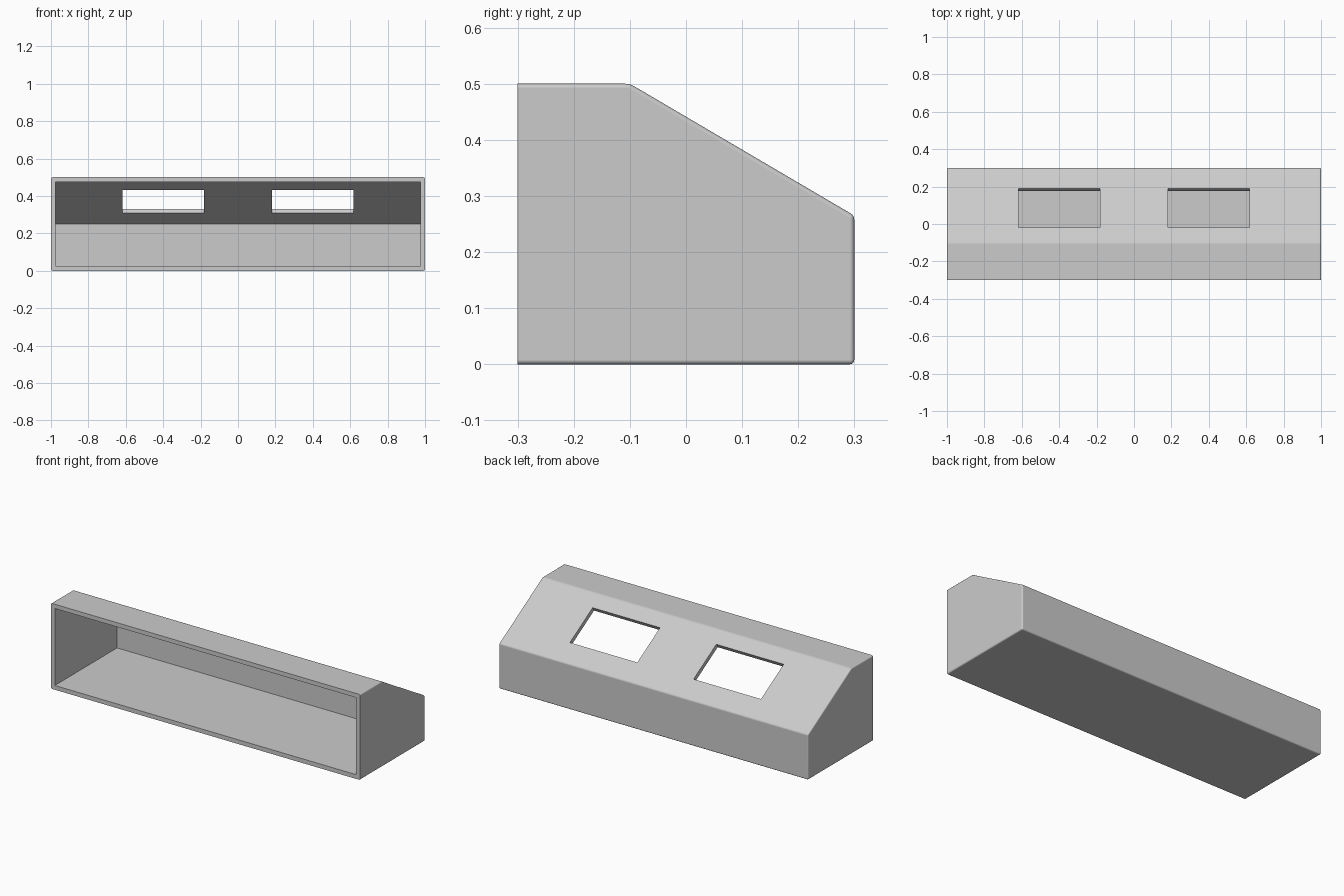
import bpy
import bmesh
import math
from mathutils import Matrix, Vector

cube = bpy.data.objects.get("Cube")
if cube:
    bpy.data.objects.remove(cube, do_unlink=True)

WALL = 0.025
FRONT, BACK = -0.3, 0.3
RIDGE = Vector((0, -0.1, 0.5))   # where the flat top meets the slope
EAVE = Vector((0, BACK, 0.265))  # where the slope meets the back
slope = (EAVE - RIDGE).normalized()
normal = Vector((0, -slope.z, slope.y))

grey = bpy.data.materials.new("light grey")
grey.use_nodes = True
colour = (0.6, 0.6, 0.6, 1)
grey.diffuse_color = colour
grey.node_tree.nodes["Principled BSDF"].inputs["Base Color"].default_value = colour


def make_object(name, bm):
    bmesh.ops.recalc_face_normals(bm, faces=bm.faces)
    mesh = bpy.data.meshes.new(name)
    bm.to_mesh(mesh)
    bm.free()
    mesh.materials.append(grey)
    obj = bpy.data.objects.new(name, mesh)
    bpy.context.collection.objects.link(obj)
    return obj


def prism(profile, half_width):
    """Extrude a (y, z) profile across x."""
    bm = bmesh.new()
    face = bm.faces.new([bm.verts.new((-half_width, y, z)) for y, z in profile])
    new = bmesh.ops.extrude_face_region(bm, geom=[face])["geom"]
    verts = [g for g in new if isinstance(g, bmesh.types.BMVert)]
    bmesh.ops.translate(bm, vec=(2 * half_width, 0, 0), verts=verts)
    return bm


def slope_z(y, inset=0):
    """Height of the slope at y, or of the same slope set in by the wall."""
    return RIDGE.z + (y - RIDGE.y) * slope.z / slope.y - inset / slope.y


# Outer housing, rounded on every edge except around the open front
bm = prism([(FRONT, 0), (BACK, 0), (EAVE.y, EAVE.z), (RIDGE.y, RIDGE.z),
            (FRONT, RIDGE.z)], 1)
rounded = [e for e in bm.edges if max(v.co.y for v in e.verts) > FRONT + 0.01]
bmesh.ops.bevel(bm, geom=rounded, offset=0.008, offset_type='OFFSET',
                segments=4, profile=0.5, affect='EDGES', clamp_overlap=True)
housing = make_object("housing", bm)

# Hollow interior, open at the front
top, back = RIDGE.z - WALL, BACK - WALL
ridge_y = RIDGE.y + (top - slope_z(RIDGE.y, WALL)) * slope.y / slope.z
cutters = [make_object("interior_cutter", prism(
    [(FRONT - 0.1, WALL), (back, WALL), (back, slope_z(back, WALL)),
     (ridge_y, top), (FRONT - 0.1, top)], 1 - WALL))]

# Two windows cut square to the slope
y_high, y_low = -0.02, 0.19
y_mid = (y_high + y_low) / 2
tilt = math.atan2(slope.z, slope.y)
for side, x in (("right", -0.4), ("left", 0.4)):
    bm = bmesh.new()
    bmesh.ops.create_cube(bm, size=1, matrix=(
        Matrix.Translation((x, y_mid, slope_z(y_mid)))
        @ Matrix.Rotation(tilt, 4, 'X')
        @ Matrix.Diagonal((0.436, (y_low - y_high) / slope.y, 0.1, 1))))
    cutters.append(make_object(side + "_window_cutter", bm))

bpy.ops.object.select_all(action='DESELECT')
bpy.context.view_layer.objects.active = housing
housing.select_set(True)
for cutter in cutters:
    cutter.hide_render = True
    mod = housing.modifiers.new(cutter.name, 'BOOLEAN')
    mod.operation, mod.solver, mod.object = 'DIFFERENCE', 'EXACT', cutter
    bpy.ops.object.modifier_apply(modifier=mod.name)
for cutter in cutters:
    bpy.data.objects.remove(cutter, do_unlink=True)

# Soft rounded edges, flat walls
bpy.ops.object.shade_smooth_by_angle(angle=math.radians(28))
weighted = housing.modifiers.new("flat_walls", 'WEIGHTED_NORMAL')
weighted.keep_sharp = True
